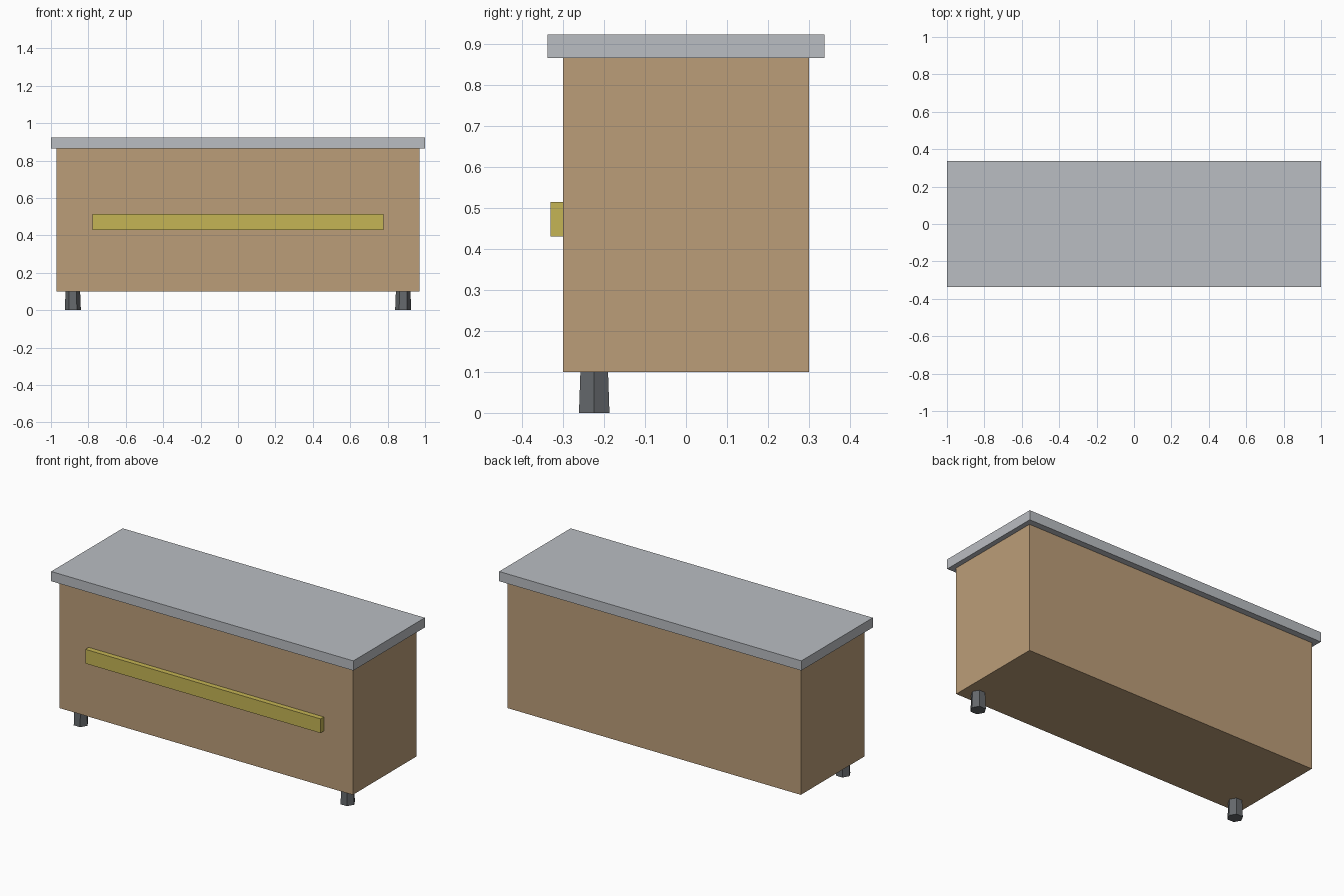
import bpy
import bmesh
from math import radians
from mathutils import Matrix, Vector

cube = bpy.data.objects.get("Cube")
if cube:
    bpy.data.objects.remove(cube, do_unlink=True)


def make_material(name, rgb):
    mat = bpy.data.materials.new(name)
    mat.use_nodes = True
    color = (*rgb, 1.0)
    mat.diffuse_color = color
    mat.node_tree.nodes["Principled BSDF"].inputs["Base Color"].default_value = color
    return mat


wood = make_material("tan wood", (0.50, 0.34, 0.19))
stone = make_material("pale grey worktop", (0.49, 0.51, 0.54))
brass = make_material("yellow brass", (0.56, 0.46, 0.09))
steel = make_material("dark grey metal", (0.13, 0.14, 0.15))


def finish(name, bm, mat):
    mesh = bpy.data.meshes.new(name)
    bm.to_mesh(mesh)
    bm.free()
    mesh.materials.append(mat)
    obj = bpy.data.objects.new(name, mesh)
    bpy.context.collection.objects.link(obj)
    return obj


def box(name, low, high, mat):
    low, high = Vector(low), Vector(high)
    bm = bmesh.new()
    bmesh.ops.create_cube(bm, size=1, matrix=Matrix.Translation((low + high) / 2)
                          @ Matrix.Diagonal((*(high - low), 1)))
    return finish(name, bm, mat)


def leg(name, x, y, height, mat):
    # Tapered hexagonal foot with corners pointing sideways
    bm = bmesh.new()
    bmesh.ops.create_cone(bm, cap_ends=True, segments=6, radius1=0.043,
                          radius2=0.039, depth=height,
                          matrix=Matrix.Translation((x, y, height / 2))
                          @ Matrix.Rotation(radians(90), 4, "Z"))
    return finish(name, bm, mat)


# Cabinet body and overhanging top
box("cabinet_body", (-0.97, -0.30, 0.10), (0.97, 0.30, 0.866), wood)
box("worktop", (-1, -0.338, 0.866), (1, 0.338, 0.924), stone)

# Long handle bar across the front
box("front_handle", (-0.778, -0.331, 0.43), (0.778, -0.30, 0.515), brass)

# Pair of front legs
for side, x in (("left", 0.883), ("right", -0.883)):
    leg("front_leg_" + side, x, -0.224, 0.10, steel)
